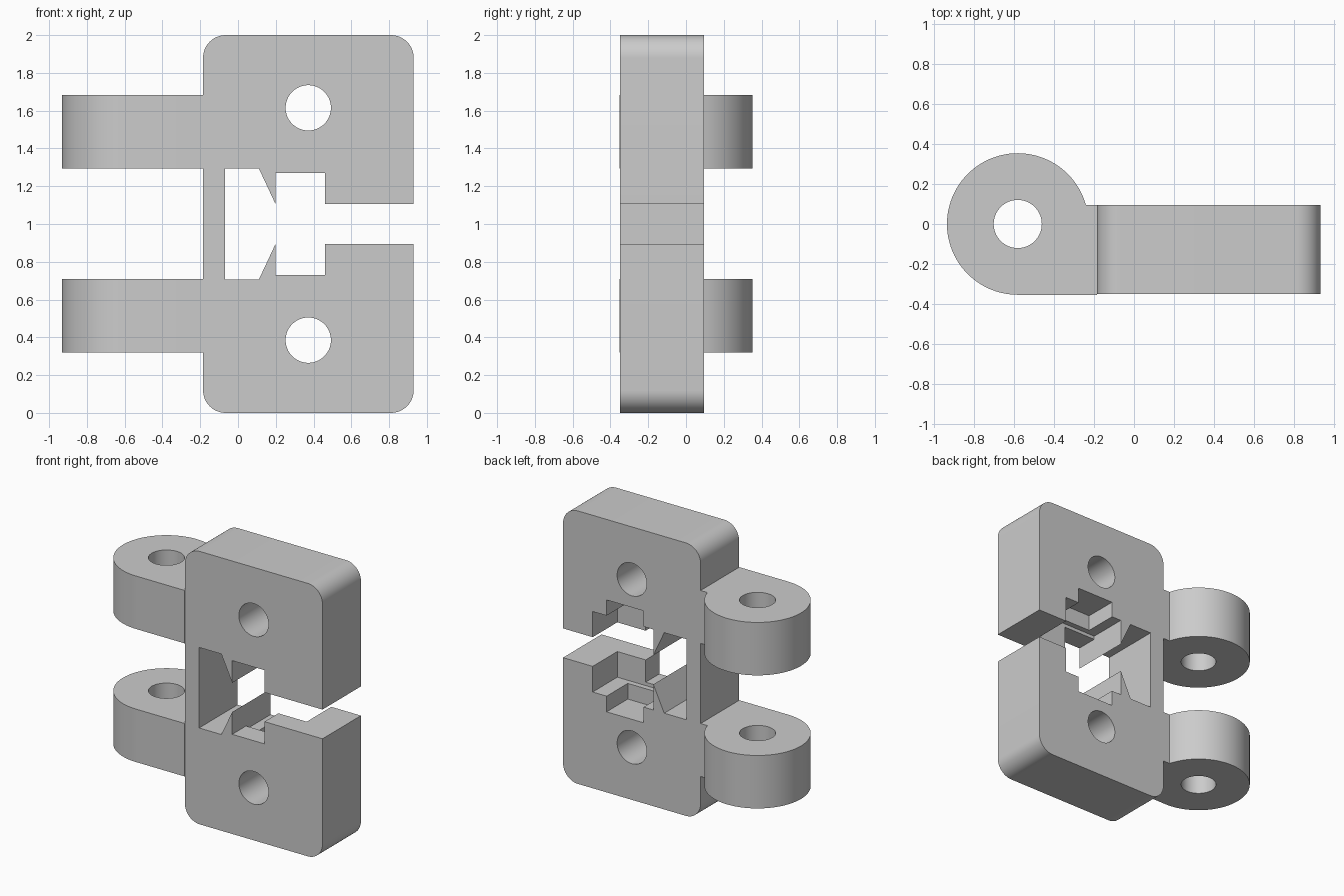
import bpy, bmesh
from math import pi, cos, sin, asin
from mathutils import Vector

cube = bpy.data.objects.get("Cube")
if cube:
    bpy.data.objects.remove(cube)

FRONT, BACK = -0.35, 0.095
MID = 1.0  # height of the mirror plane

grey = bpy.data.materials.new("light grey")
grey.use_nodes = True
colour = (0.6, 0.6, 0.6, 1)
grey.diffuse_color = colour
grey.node_tree.nodes["Principled BSDF"].inputs["Base Color"].default_value = colour


def prism(name, points, start, depth):
    """Extrude a closed outline of 3D points along a vector."""
    bm = bmesh.new()
    face = bm.faces.new([bm.verts.new(Vector(p) + Vector(start)) for p in points])
    new = bmesh.ops.extrude_face_region(bm, geom=[face])["geom"]
    verts = [g for g in new if isinstance(g, bmesh.types.BMVert)]
    bmesh.ops.translate(bm, verts=verts, vec=depth)
    bmesh.ops.recalc_face_normals(bm, faces=bm.faces)
    mesh = bpy.data.meshes.new(name)
    bm.to_mesh(mesh)
    bm.free()
    mesh.materials.append(grey)
    obj = bpy.data.objects.new(name, mesh)
    bpy.context.collection.objects.link(obj)
    return obj


def along_y(name, outline, y0, y1):
    return prism(name, [(x, 0, z) for x, z in outline], (0, y0, 0), (0, y1 - y0, 0))


def along_z(name, outline, z0, z1):
    return prism(name, [(x, y, 0) for x, y in outline], (0, 0, z0), (0, 0, z1 - z0))


def arc(cx, cy, r, a0, a1, n):
    return [(cx + r * cos(a0 + (a1 - a0) * i / n),
             cy + r * sin(a0 + (a1 - a0) * i / n)) for i in range(n + 1)]


def circle(cx, cy, r, n=64):
    return arc(cx, cy, r, 0, 2 * pi, n)[:-1]


def box(x0, x1, half):
    return [(x0, MID - half), (x1, MID - half), (x1, MID + half), (x0, MID + half)]


def cut(obj, cutter):
    """Subtract a cutter and discard it."""
    bpy.context.view_layer.objects.active = obj
    mod = obj.modifiers.new("cut", "BOOLEAN")
    mod.operation, mod.solver, mod.object = "DIFFERENCE", "EXACT", cutter
    bpy.ops.object.modifier_apply(modifier=mod.name)
    bpy.data.objects.remove(cutter)


def smooth(obj):
    bpy.ops.object.select_all(action="DESELECT")
    obj.select_set(True)
    bpy.context.view_layer.objects.active = obj
    bpy.ops.object.shade_smooth_by_angle(angle=0.5)


# Plate with rounded corners
r, left, right = 0.12, -0.185, 0.93
corners = [(right - r, 2 - r), (left + r, 2 - r), (left + r, r), (right - r, r)]
outline = []
for i, (cx, cz) in enumerate(corners):
    outline += arc(cx, cz, r, i * pi / 2, (i + 1) * pi / 2, 12)
plate = along_y("plate", outline, FRONT, BACK)

# Toothed opening through the plate, ending in the side slot
lower = [(-0.07, 0.705), (0.11, 0.705), (0.198, 0.893), (0.198, 0.73),
         (0.46, 0.73), (0.46, 0.893), (1.1, 0.893)]
upper = [(x, 2 * MID - z) for x, z in reversed(lower)]
cut(plate, along_y("opening_cutter", lower + upper, FRONT - 0.1, BACK + 0.1))

# Stepped pocket in the back
cut(plate, along_y("pocket_cutter", box(0.198, 0.69, 0.295), -0.19, BACK + 0.1))
cut(plate, along_y("notch_cutter", box(0.277, 0.577, 0.41), -0.15, BACK + 0.1))

# Screw holes
for z in (0.385, 2 * MID - 0.385):
    cut(plate, along_y("hole_cutter", circle(0.372, z, 0.12), FRONT - 0.1, BACK + 0.1))
smooth(plate)

# Hinge knuckles with pin holes
R, px = 0.353, -0.58
knuckle = ([(left, BACK)] + arc(px, 0, R, asin(BACK / R), 1.5 * pi, 72) + [(left, -R)])
for name, z0 in (("lower_hinge_arm", 0.32), ("upper_hinge_arm", 1.295)):
    arm = along_z(name, knuckle, z0, z0 + 0.388)
    cut(arm, along_z("pin_cutter", circle(px, 0, 0.12), z0 - 0.1, z0 + 0.5))
    smooth(arm)
